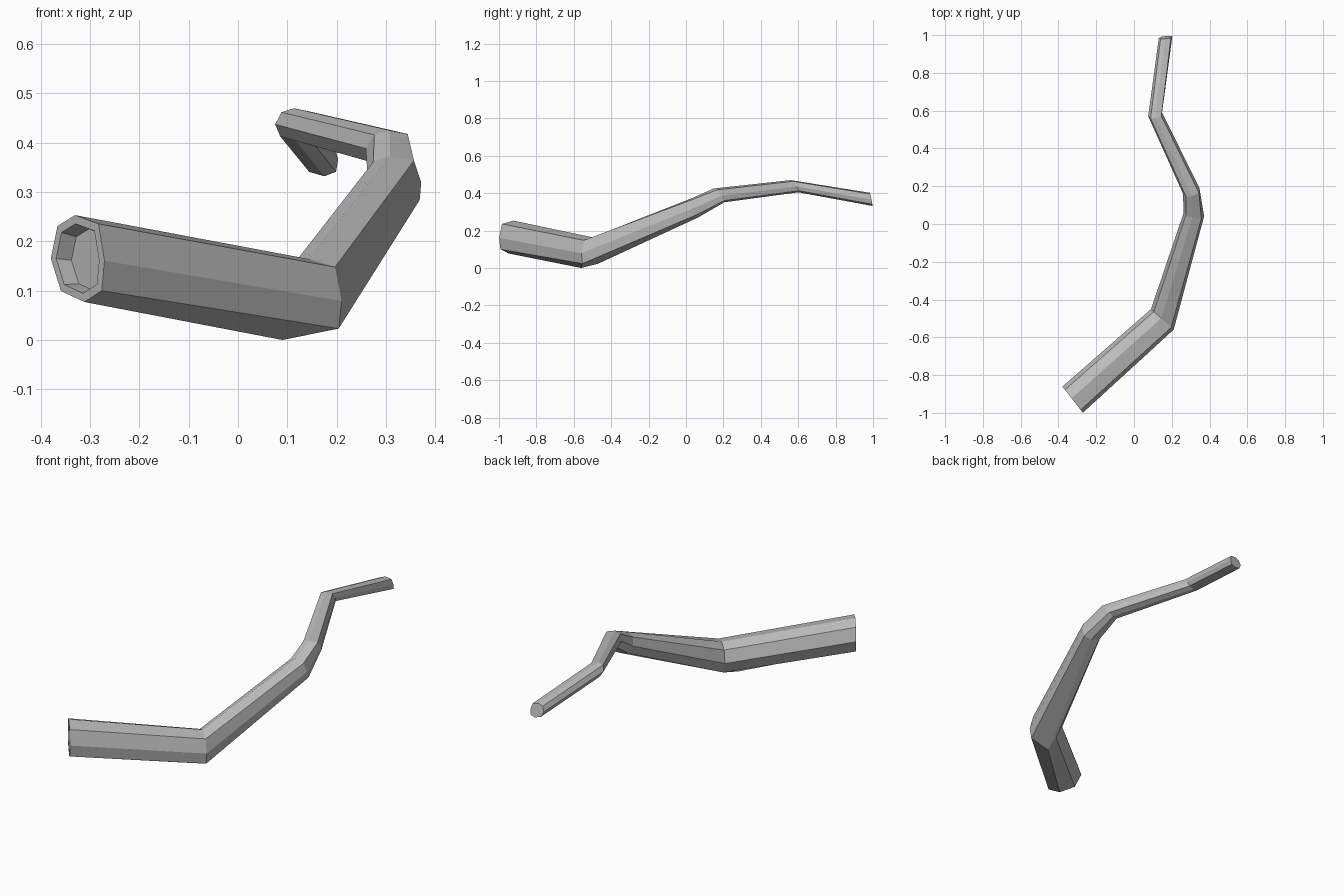
import bpy
import bmesh
from mathutils import Vector

cube = bpy.data.objects.get("Cube")
if cube:
    bpy.data.objects.remove(cube, do_unlink=True)

grey = bpy.data.materials.new("plain_grey")
grey.use_nodes = True
color = (0.5, 0.5, 0.5, 1)
grey.diffuse_color = color
grey.node_tree.nodes["Principled BSDF"].inputs["Base Color"].default_value = color

# Uneven eight-sided cross-section, (side, up)
profile = [(-.1, 1), (.78, .8), (1, -.05), (.9, -.74),
           (.25, -1), (-.62, -.75), (-1, 0), (-.75, .75)]

# Stations: centre, side direction in plan, backward lean of the up axis, radius
stations = [
    ((-.325, -.93, .165), (.62, -.79), 0, .088),
    ((.15, -.505, .083), (.74, -.67), 0, .081),
    ((.317, .05, .322), (.98, -.18), .35, .055),
    ((.303, .175, .388), (.95, .3), .75, .046),
    ((.112, .58, .437), (.97, .25), .6, .038),
    ((.167, .988, .367), (1, .1), .2, .036),
]

bm = bmesh.new()


def ring(centre, side, lean, radius):
    u = Vector((*side, 0)).normalized()
    v = Vector((u.y * lean, -u.x * lean, 1)).normalized()
    c = Vector(centre)
    return [bm.verts.new(c + radius * (a * u + b * v)) for a, b in profile]


def bridge(first, second):
    for i in range(len(first)):
        j = (i + 1) % len(first)
        bm.faces.new((first[i], first[j], second[j], second[i]))


# Pipe walls
rings = [ring(*s) for s in stations]
# The underside corner of the first bend is pulled back
rings[1][4].co = (.09, -.56, 0)
for first, second in zip(rings, rings[1:]):
    bridge(first, second)
bm.faces.new(rings[-1])

# Rim and shallow recess at the wide end
centre, side, lean, radius = stations[0]
lip = ring(centre, side, lean, radius * .8)
inner_centre = Vector(centre) + Vector((.76, .64, -.1)) * .035
floor = ring(inner_centre, side, lean, radius * .72)
bridge(lip, rings[0])
bridge(floor, lip)
bm.faces.new(floor)

bmesh.ops.recalc_face_normals(bm, faces=bm.faces[:])
mesh = bpy.data.meshes.new("bent_pipe")
bm.to_mesh(mesh)
bm.free()
mesh.materials.append(grey)
pipe = bpy.data.objects.new("bent_pipe", mesh)
bpy.context.collection.objects.link(pipe)
